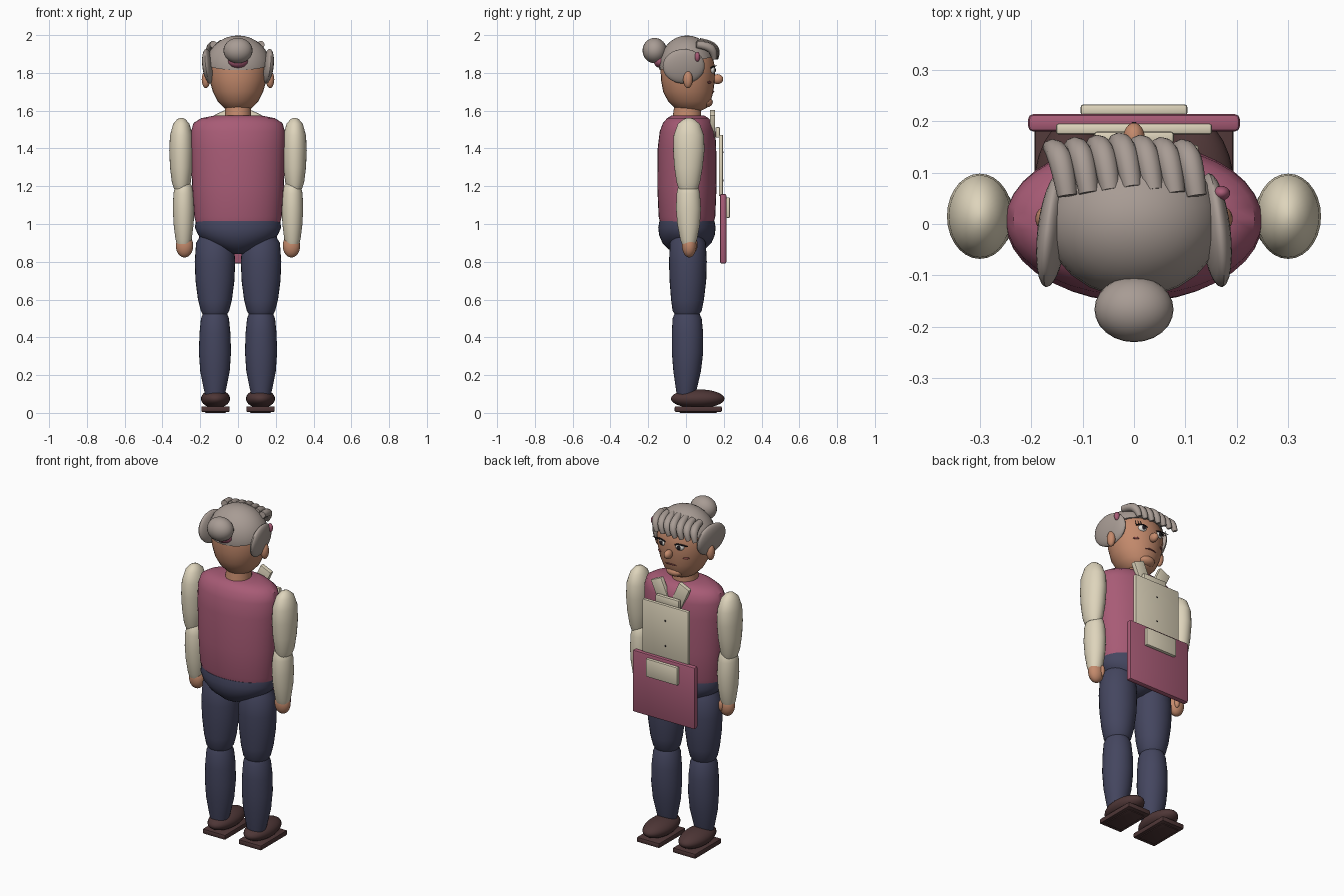
import bpy, bmesh, math
from mathutils import Vector, Matrix

if "Cube" in bpy.data.objects:
    bpy.data.objects.remove(bpy.data.objects["Cube"])


def mat(name, rgb):
    m = bpy.data.materials.new(name)
    m.diffuse_color = (*rgb, 1)
    m.use_nodes = True
    m.node_tree.nodes["Principled BSDF"].inputs["Base Color"].default_value = m.diffuse_color
    return m


PINK = mat("rose_cloth", (0.39, 0.105, 0.18))
CREAM = mat("cream_cloth", (0.73, 0.66, 0.50))
NAVY = mat("navy_cloth", (0.058, 0.061, 0.115))
HAIR = mat("grey_hair", (0.39, 0.33, 0.296))
SKIN = mat("skin", (0.55, 0.254, 0.15))
SHOE = mat("brown_leather", (0.076, 0.037, 0.037))
DARK = mat("dark", (0.015, 0.012, 0.015))
WHITE = mat("eye_white", (0.8, 0.78, 0.74))
LIP = mat("lip", (0.25, 0.07, 0.065))


def finish(name, bm, m, smooth=True):
    bmesh.ops.recalc_face_normals(bm, faces=bm.faces)
    me = bpy.data.meshes.new(name)
    bm.to_mesh(me)
    bm.free()
    me.materials.append(m)
    ob = bpy.data.objects.new(name, me)
    bpy.context.collection.objects.link(ob)
    if smooth:
        bpy.ops.object.select_all(action='DESELECT')
        ob.select_set(True)
        bpy.context.view_layer.objects.active = ob
        bpy.ops.object.shade_smooth_by_angle(angle=math.radians(40))
    return ob


def loft(name, rings, m, x=0, n=28):
    """Stack of ellipses: (z, half width, half depth, y centre)."""
    bm = bmesh.new()
    loops = []
    for z, hx, hy, yc in rings:
        loops.append([bm.verts.new((x + hx * math.cos(t), yc + hy * math.sin(t), z))
                      for t in (2 * math.pi * i / n for i in range(n))])
    for a, b in zip(loops, loops[1:]):
        for i in range(n):
            bm.faces.new((a[i], a[(i + 1) % n], b[(i + 1) % n], b[i]))
    bm.faces.new(loops[0])
    bm.faces.new(loops[-1])
    return finish(name, bm, m)


def ball(name, loc, size, m, rot=(0, 0, 0), cut=None):
    bm = bmesh.new()
    bmesh.ops.create_uvsphere(bm, u_segments=24, v_segments=16, radius=1)
    r = Matrix.Rotation(rot[2], 4, 'Z') @ Matrix.Rotation(rot[1], 4, 'Y') @ Matrix.Rotation(rot[0], 4, 'X')
    bm.transform(Matrix.Translation(loc) @ r @ Matrix.Diagonal((*size, 1)))
    if cut:
        g = bm.verts[:] + bm.edges[:] + bm.faces[:]
        res = bmesh.ops.bisect_plane(bm, geom=g, plane_co=cut[0], plane_no=cut[1], clear_inner=True)
        edges = [e for e in res['geom_cut'] if isinstance(e, bmesh.types.BMEdge)]
        bmesh.ops.contextual_create(bm, geom=edges)
    return finish(name, bm, m)


def slab(name, loc, size, m, bevel=0.006, rot_y=0, rot_x=0):
    bm = bmesh.new()
    bmesh.ops.create_cube(bm, size=1)
    bm.transform(Matrix.Diagonal((*size, 1)))
    bmesh.ops.bevel(bm, geom=bm.edges[:], offset=bevel, segments=2, affect='EDGES', profile=0.5)
    bm.transform(Matrix.Translation(loc) @ Matrix.Rotation(rot_x, 4, 'X') @ Matrix.Rotation(rot_y, 4, 'Y'))
    return finish(name, bm, m)


def tube(name, pts, radius, m, taper=None):
    cu = bpy.data.curves.new(name, 'CURVE')
    cu.dimensions = '3D'
    cu.bevel_depth = radius
    cu.bevel_resolution = 3
    cu.use_fill_caps = True
    cu.resolution_u = 5
    sp = cu.splines.new('NURBS')
    sp.points.add(len(pts) - 1)
    for i, p in enumerate(pts):
        sp.points[i].co = (*p, 1)
        sp.points[i].radius = taper[i] if taper else 1
    sp.order_u = 3
    sp.use_endpoint_u = True
    cu.materials.append(m)
    ob = bpy.data.objects.new(name, cu)
    bpy.context.collection.objects.link(ob)


# Torso and hips
loft("vest", [(1.0, .222, .14, .005), (1.04, .232, .15, .005), (1.2, .243, .157, .005),
              (1.4, .25, .155, .005), (1.49, .249, .147, .008), (1.535, .235, .132, .01),
              (1.56, .195, .11, .01), (1.575, .12, .085, .01)], PINK, n=36)
loft("hips", [(.84, .03, .05, .005), (.865, .09, .095, .005), (.9, .165, .13, .005),
              (.94, .21, .147, .005), (.98, .228, .152, .005), (1.015, .224, .146, .005)], NAVY, n=36)

# Limbs
for s, side in ((-1, "left"), (1, "right")):
    loft(side + "_thigh", [(.515, .06, .06, .005), (.54, .075, .077, .006), (.6, .09, .087, .008),
                           (.7, .103, .097, .01), (.8, .107, .1, .01), (.9, .1, .095, .01),
                           (.95, .07, .07, .01)], NAVY, s * .122)
    loft(side + "_shin", [(.09, .05, .048, .0), (.13, .06, .056, .002), (.22, .078, .073, .006),
                          (.32, .085, .083, .008), (.42, .082, .083, .008), (.5, .074, .077, .006),
                          (.535, .06, .062, .005)], NAVY, s * .122)
    ball(side + "_shoe", (s * .119, .062, .075), (.077, .142, .05), SHOE)
    slab(side + "_sole", (s * .119, .065, .02), (.15, .25, .03), SHOE, .007)
    slab(side + "_tread", (s * .119, .065, .008), (.11, .2, .016), SHOE, .004)
    loft(side + "_upper_arm", [(1.185, .038, .05, .012), (1.22, .05, .062, .012), (1.3, .06, .075, .013),
                               (1.39, .064, .083, .015), (1.47, .06, .08, .015), (1.53, .043, .058, .015),
                               (1.555, .022, .028, .015), (1.562, .006, .008, .015)], CREAM, s * .3)
    loft(side + "_forearm", [(.895, .036, .036, .014), (.92, .043, .045, .014), (1.0, .053, .06, .014),
                             (1.08, .057, .066, .013), (1.16, .054, .062, .012), (1.2, .045, .053, .012),
                             (1.22, .03, .04, .012)], CREAM, s * .288)
    ball(side + "_hand", (s * .283, .017, .885), (.046, .038, .062), SKIN)
    ball(side + "_thumb", (s * .265, .045, .89), (.016, .017, .035), SKIN)

# Head
loft("neck", [(1.54, .075, .08, .005), (1.57, .07, .075, .005), (1.64, .068, .07, .01)], SKIN)
loft("head", [(1.602, .05, .06, .025), (1.615, .075, .085, .025), (1.65, .108, .113, .018),
              (1.7, .133, .133, .012), (1.76, .15, .142, .01), (1.82, .156, .145, .01),
              (1.88, .15, .135, .008), (1.93, .12, .11, .005), (1.96, .07, .07, 0)], SKIN)
ball("chin", (0, .105, 1.645), (.05, .037, .028), SKIN)
ball("nose", (0, .167, 1.767), (.021, .03, .026), SKIN)
tube("mouth", [(-.035, .141, 1.698), (0, .151, 1.703), (.035, .141, 1.698)], .006, LIP, (.4, 1, .4))
for s, side in ((-1, "left"), (1, "right")):
    ball(side + "_ear", (s * .17, .01, 1.765), (.022, .025, .046), SKIN)
    ball(side + "_eye", (s * .057, .137, 1.815), (.025, .018, .02), WHITE, (0, 0, -s * .3))
    ball(side + "_iris", (s * .058, .151, 1.815), (.012, .007, .013), DARK, (0, 0, -s * .3))
    tube(side + "_eyelid", [(s * .03, .148, 1.825), (s * .058, .154, 1.842), (s * .095, .132, 1.826)],
         .004, DARK)
    for k in range(3):
        x = .07 + .013 * k
        tube(side + "_lash", [(s * x, .147 - .007 * k, 1.832 - .003 * k),
                              (s * (x + .02), .162 - .006 * k, 1.838)], .0018, DARK)
    ball(side + "_cheek_mark", (s * .088, .124, 1.75), (.018, .005, .006), LIP, (0, 0, -s * .6))

# Hair
ball("hair_cap", (0, .005, 1.835), (.172, .148, .163), HAIR,
     cut=((0, 0, 1.85), (0, -.25, 1)))
for s, side in ((-1, "left"), (1, "right")):
    ball(side + "_side_hair", (s * .158, -.012, 1.835), (.028, .112, .092), HAIR, (0, s * .12, s * .12))
for i in range(7):
    x = -.13 + i * .042
    d = .016 * (1 - abs(i - 3) / 3)
    tube("fringe_lock", [(x, .055 + d, 1.95 + d), (x - .008, .11 + d, 1.945 + d / 2),
                         (x - .022, .148 + d, 1.915), (x - .035, .15 + d / 2, 1.875)],
         .024, HAIR, (.8, 1, .95, .55))
ball("bun", (0, -.166, 1.918), (.077, .064, .067), HAIR)
ball("bun_tie", (0, -.135, 1.862), (.052, .035, .036), PINK)
ball("hair_clip", (.17, .06, 1.885), (.017, .014, .026), PINK)

# Apron, bib and collar
slab("apron_skirt", (0, .197, .975), (.412, .034, .37), PINK, .01)
slab("apron_pocket", (0, .222, 1.087), (.208, .022, .108), CREAM)
slab("bib", (0, .185, 1.31), (.304, .022, .325), CREAM)
slab("collar_band", (0, .168, 1.485), (.155, .024, .055), CREAM)
for s, side in ((-1, "left"), (1, "right")):
    slab(side + "_collar_flap", (s * .066, .14, 1.53), (.075, .028, .135), CREAM, .006, s * .42)
for z in (1.23, 1.38):
    ball("bib_button", (0, .196, z), (.005, .003, .005), DARK)
